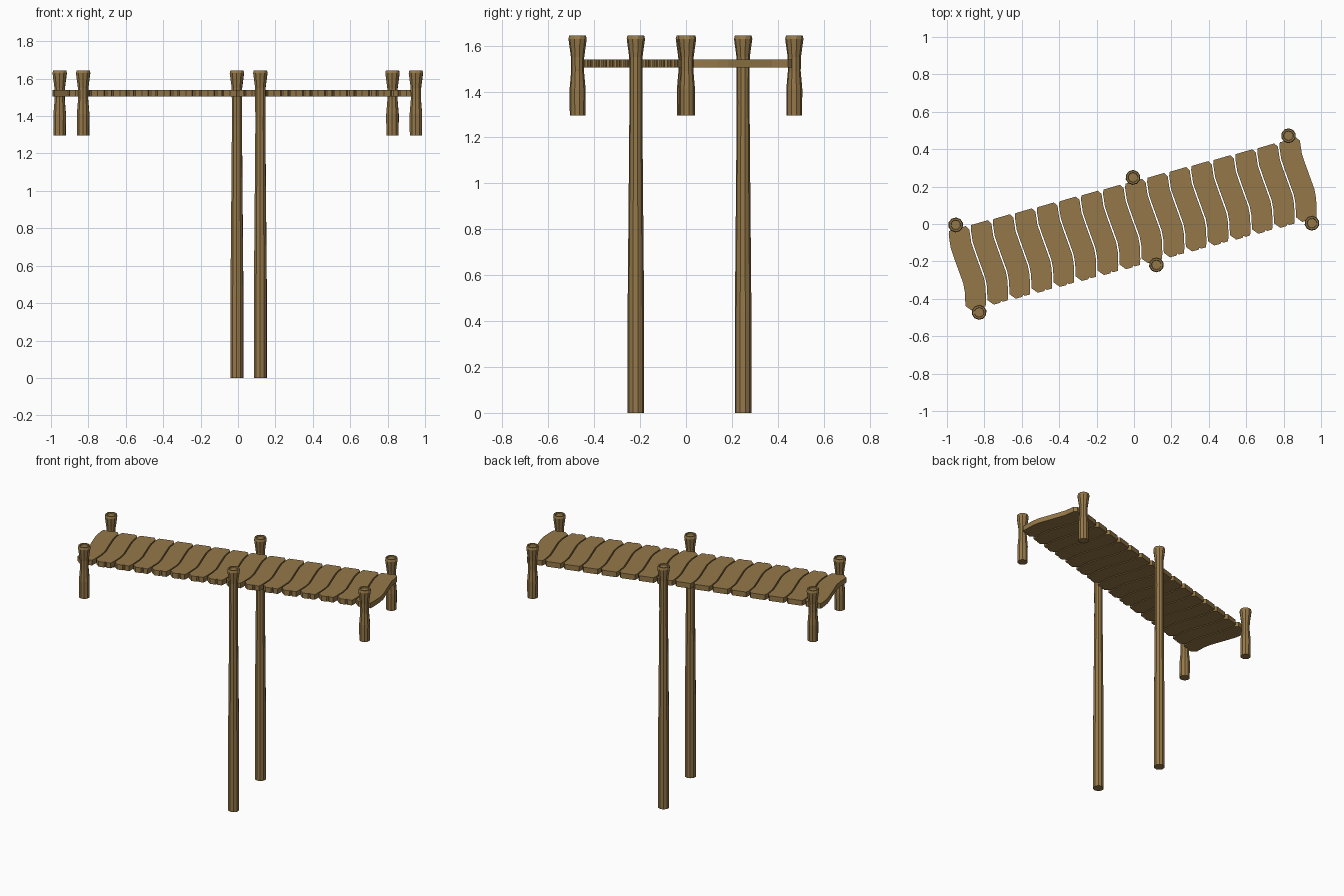
import bpy, bmesh, math
from mathutils import Matrix

cube = bpy.data.objects.get("Cube")
if cube:
    bpy.data.objects.remove(cube, do_unlink=True)

TURN = Matrix.Rotation(math.radians(15), 4, 'Z')   # the bridge stands diagonally
PLANKS, PITCH = 16, 0.122

wood = bpy.data.materials.new("brown wood")
wood.use_nodes = True
BROWN = (0.30, 0.188, 0.066, 1)
wood.diffuse_color = BROWN
wood.node_tree.nodes["Principled BSDF"].inputs["Base Color"].default_value = BROWN


def make_object(name, bm, u=0.0, v=0.0):
    """Turn a bmesh into a wooden object placed in the bridge's own axes."""
    bmesh.ops.recalc_face_normals(bm, faces=bm.faces)
    mesh = bpy.data.meshes.new(name)
    bm.to_mesh(mesh)
    bm.free()
    mesh.materials.append(wood)
    obj = bpy.data.objects.new(name, mesh)
    bpy.context.collection.objects.link(obj)
    obj.matrix_world = TURN @ Matrix.Translation((u, v, 0))
    return obj


def make_post(name, u, v, profile, sides=10):
    """Faceted post lathed from (radius, height) rings, closed at both ends."""
    bm = bmesh.new()
    rings = []
    for r, z in profile:
        rings.append([bm.verts.new((r * math.cos(a), r * math.sin(a), z))
                      for a in (math.tau * i / sides for i in range(sides))])
    for low, high in zip(rings, rings[1:]):
        for i in range(sides):
            j = (i + 1) % sides
            bm.faces.new((low[i], low[j], high[j], high[i]))
    bm.faces.new(rings[0])
    bm.faces.new(rings[-1])
    make_object(name, bm, u, v)


# Wavy plank: S-shaped long sides, clipped corners, a nick in the front end
half, end = PITCH / 2 - 0.004, 0.222
wave = [(-0.012, -0.19), (0.004, -0.12), (0.008, -0.07),
        (-0.004, 0.07), (-0.008, 0.13), (0.0, 0.2)]
outline = [(-half + 0.014, -end), (-0.008, -end), (0.0, -end + 0.01),
           (0.008, -end + 0.002), (half - 0.022, -end + 0.002)]
outline += [(half + du, v) for du, v in wave]
outline += [(half - 0.014, end), (-half + 0.008, end - 0.002)]
outline += [(-half + du, v) for du, v in reversed(wave)]

bm = bmesh.new()
face = bm.faces.new([bm.verts.new((u, v, 1.505)) for u, v in outline])
top = bmesh.ops.extrude_face_region(bm, geom=[face])
bmesh.ops.translate(bm, vec=(0, 0, 0.035),
                    verts=[g for g in top["geom"] if isinstance(g, bmesh.types.BMVert)])
deck = make_object("deck_planks", bm, -PITCH * (PLANKS - 1) / 2)
row = deck.modifiers.new("plank_row", 'ARRAY')
row.count = PLANKS
row.use_relative_offset = False
row.use_constant_offset = True
row.constant_offset_displace = (PITCH, 0, 0)

# Posts: short ones at the corners, tall ones near the middle
HEAD = [(0.029, 1.55), (0.040, 1.63), (0.036, 1.645), (0.027, 1.645), (0.025, 1.638)]
SHORT = [(0.034, 1.295), (0.035, 1.41), (0.028, 1.49)] + HEAD
TALL = [(0.036, 0.0), (0.036, 0.45), (0.031, 1.0), (0.028, 1.35)] + HEAD

for side, v in (("front", -0.242), ("back", 0.242)):
    make_post("right_" + side + "_post", -0.922, v, SHORT)
    make_post("left_" + side + "_post", 0.920, v, SHORT)
    make_post("middle_" + side + "_post", 0.059, v, TALL)
